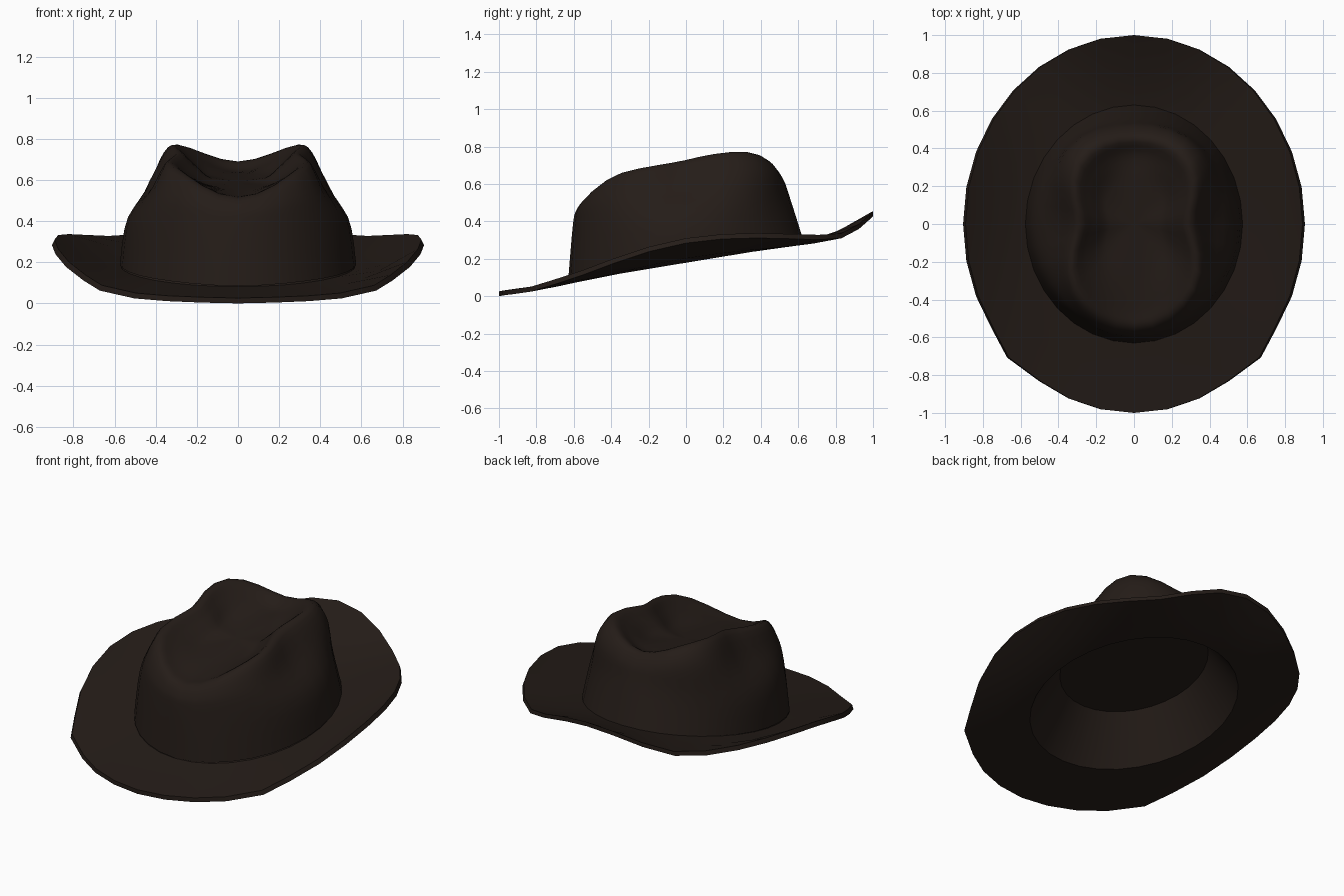
import bpy, math

if "Cube" in bpy.data.objects:
    bpy.data.objects.remove(bpy.data.objects["Cube"])

N = 32  # sides around the hat
felt = bpy.data.materials.new("dark_felt")
felt.diffuse_color = (0.018, 0.0118, 0.009, 1)
felt.use_nodes = True
felt.node_tree.nodes["Principled BSDF"].inputs["Base Color"].default_value = felt.diffuse_color


def spline(p0, p1, p2, p3, t):
    return 0.5 * (2 * p1 + (p2 - p0) * t + (2 * p0 - 5 * p1 + 4 * p2 - p3) * t * t
                  + (3 * p1 - p0 - 3 * p2 + p3) * t ** 3)


def around(keys, k):
    """Value at side k from mirrored keys running front (0) to back (last)."""
    m = len(keys) - 1
    u = k / N * 2 * m
    i = math.floor(u)

    def key(j):
        j %= 2 * m
        return keys[min(j, 2 * m - j)]
    return spline(key(i - 1), key(i), key(i + 1), key(i + 2), u - i)


def ellipse(rx, ry, height):
    """One ring, starting at the front; height is a function of (side, y)."""
    ring = []
    for k in range(N):
        a = 2 * math.pi * k / N
        y = -ry * math.cos(a)
        ring.append((rx * math.sin(a), y, height(k, y)))
    return ring


def skin(name, rings, angle, cap=None):
    """Join rings with quads, optionally closing the last one."""
    verts = [v for r in rings for v in r]
    faces = [(i * N + k, i * N + (k + 1) % N, (i + 1) * N + (k + 1) % N, (i + 1) * N + k)
             for i in range(len(rings) - 1) for k in range(N)]
    last = (len(rings) - 1) * N
    if cap is not None:
        verts.append(cap)
        faces += [(last + k, last + (k + 1) % N, len(verts) - 1) for k in range(N)]
    me = bpy.data.meshes.new(name)
    me.from_pydata(verts, [], faces)
    ob = bpy.data.objects.new(name, me)
    bpy.context.collection.objects.link(ob)
    me.materials.append(felt)
    bpy.ops.object.select_all(action='DESELECT')
    ob.select_set(True)
    bpy.context.view_layer.objects.active = ob
    bpy.ops.object.mode_set(mode='EDIT')
    bpy.ops.mesh.select_all(action='SELECT')
    bpy.ops.mesh.normals_make_consistent(inside=False)
    bpy.ops.object.mode_set(mode='OBJECT')
    bpy.ops.object.shade_smooth_by_angle(angle=math.radians(angle))
    return ob


def plane(y):
    return 0.185 + 0.165 * y


# Crown: radius and height keys at front, front corner, side, back corner, back
crown_keys = [
    ((1, 1, 1, 1, 1), (.085, .12, .19, .26, .29)),
    ((.96, .95, .93, .92, .88), (.38, .40, .42, .47, .53)),
    ((.93, .89, .70, .86, .82), (.46, .55, .58, .68, .63)),
    ((.86, .77, .52, .72, .72), (.51, .66, .728, .772, .69)),
    ((.72, .59, .37, .55, .58), (.525, .62, .67, .71, .645)),
    ((.40, .34, .22, .34, .36), (.56, .575, .605, .625, .63)),
]
controls = []
for radii, heights in crown_keys:
    ring = []
    for k in range(N):
        a, r = 2 * math.pi * k / N, around(radii, k)
        ring.append((.575 * r * math.sin(a), -.63 * r * math.cos(a), around(heights, k)))
    controls.append(ring)
centre = (0, 0, .597)
controls.append([centre] * N)

rings = []
for i in range(len(controls) - 1):
    steps = 4 if i < len(controls) - 2 else 2
    for s in range(steps):
        quad = [controls[max(0, min(len(controls) - 1, i + d))] for d in (-1, 0, 1, 2)]
        rings.append([tuple(spline(*(q[k][c] for q in quad), s / steps) for c in range(3))
                      for k in range(N)])
skin("crown", rings, 75, centre)

# Brim: rim height above z = 0 from front to back, rolled up at sides and back
rim = (.026, .03, .037, .05, .088, .138, .203, .265, .31,
       .332, .337, .333, .328, .336, .385, .435, .455)


def brim_ring(rx, ry, lift, drop):
    def height(k, y):
        base = plane(y)
        edge_y = -math.cos(2 * math.pi * k / N)
        return base + lift * (around(rim, k) - plane(edge_y)) - drop
    ring = ellipse(rx, ry, height)
    if lift == 1:  # slightly squarer front corners on the rim
        for k in (4, N - 4):
            x, y, z = ring[k]
            ring[k] = (x * 1.05, y, z)
    return ring


upper = [(.572, .627, 0, 0), (.74, .82, .3, 0), (.892, 1, 1, 0)]
under = [(.905, 1, 1, .026), (.74, .82, .3, .02), (.572, .627, 0, .006)]
skin("brim", [brim_ring(*r) for r in upper + under], 40)

# Lining: tapered inner wall with a flat ceiling
lining = skin("lining", [
    ellipse(.572, .627, lambda k, y: plane(y) - .006),
    ellipse(.405, .45, lambda k, y: plane(y) + .25),
], 30, (0, 0, plane(0) + .25))
lining.data.flip_normals()
